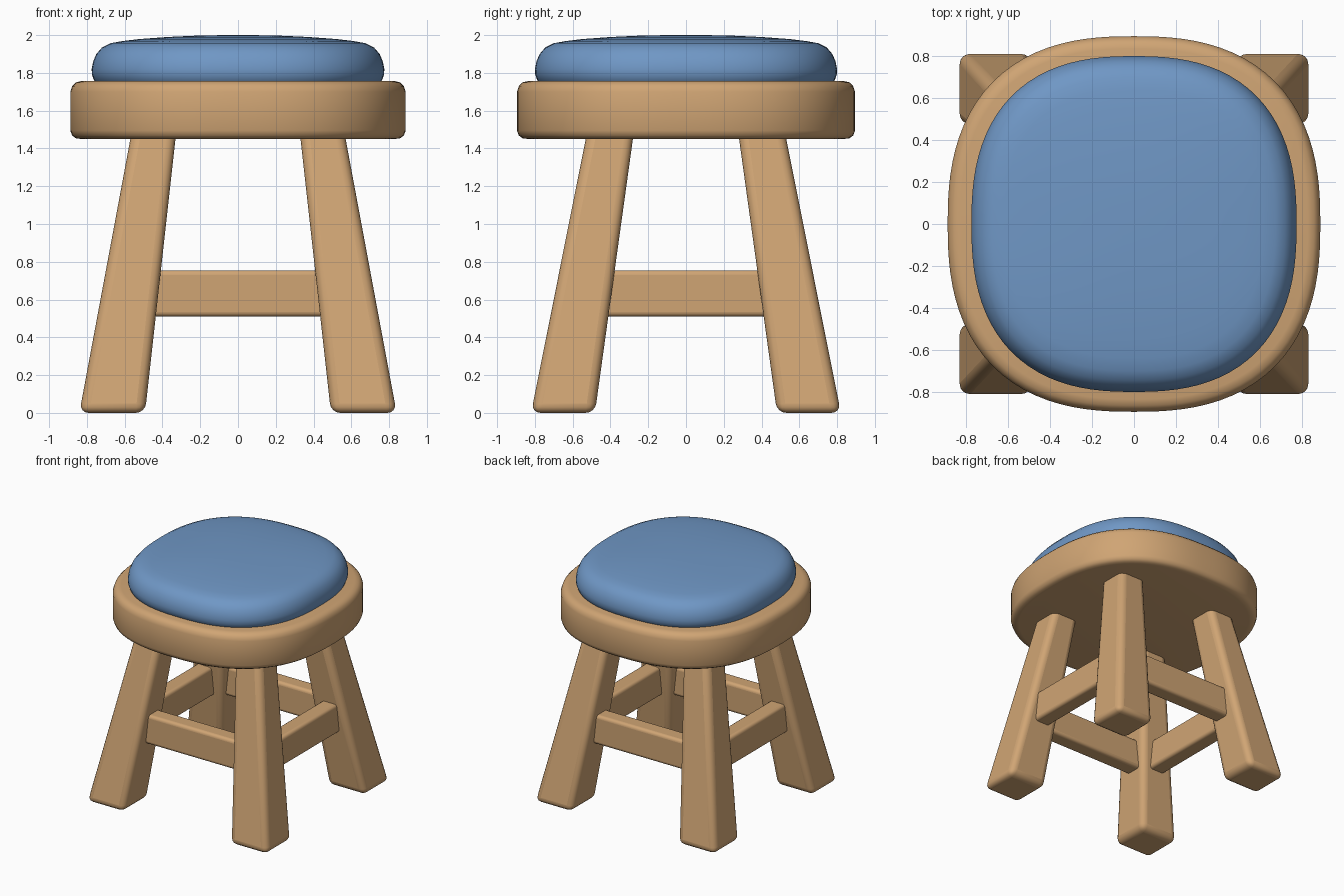
import bpy, bmesh, math

if "Cube" in bpy.data.objects:
    bpy.data.objects.remove(bpy.data.objects["Cube"])


def material(name, rgb):
    m = bpy.data.materials.new(name)
    m.diffuse_color = (*rgb, 1)
    m.use_nodes = True
    m.node_tree.nodes["Principled BSDF"].inputs["Base Color"].default_value = m.diffuse_color
    return m


WOOD = material("warm wood", (0.63, 0.375, 0.175))
BLUE = material("blue fabric", (0.16, 0.31, 0.56))


def finish(bm, name, mat, bevel=0, angle=40):
    bmesh.ops.recalc_face_normals(bm, faces=bm.faces)
    me = bpy.data.meshes.new(name)
    bm.to_mesh(me)
    bm.free()
    me.materials.append(mat)
    ob = bpy.data.objects.new(name, me)
    bpy.context.collection.objects.link(ob)
    if bevel:
        mod = ob.modifiers.new("rounded edges", "BEVEL")
        mod.width = bevel
        mod.segments = 4
    bpy.ops.object.select_all(action="DESELECT")
    ob.select_set(True)
    bpy.context.view_layer.objects.active = ob
    bpy.ops.object.shade_smooth_by_angle(angle=math.radians(angle))
    return ob


def squircle_loft(name, mat, ax, ay, profile, power=2.5, n=96):
    """Stack rounded-square rings; profile = (inset from rim, height)."""
    bm = bmesh.new()
    rings = []
    for inset, z in profile:
        ring = []
        for i in range(n):
            t = 2 * math.pi * i / n
            c, s = math.cos(t), math.sin(t)
            r = (abs(c) ** power + abs(s) ** power) ** (-1 / power)
            ring.append(bm.verts.new(((ax - inset) * r * c, (ay - inset) * r * s, z)))
        rings.append(ring)
    for a, b in zip(rings, rings[1:]):
        for i in range(n):
            j = (i + 1) % n
            bm.faces.new((a[i], a[j], b[j], b[i]))
    bm.faces.new(rings[0])
    bm.faces.new(rings[-1])
    return finish(bm, name, mat)


def block(name, lower, upper, bevel):
    """Tapered box between two rectangles (x0, x1, y0, y1, z)."""
    bm = bmesh.new()
    rings = []
    for x0, x1, y0, y1, z in (lower, upper):
        rings.append([bm.verts.new(p) for p in
                      ((x0, y0, z), (x1, y0, z), (x1, y1, z), (x0, y1, z))])
    a, b = rings
    for i in range(4):
        j = (i + 1) % 4
        bm.faces.new((a[i], a[j], b[j], b[i]))
    bm.faces.new(a)
    bm.faces.new(b)
    return finish(bm, name, WOOD, bevel)


# Wooden seat with a rounded rim
squircle_loft("seat", WOOD, 0.888, 0.895, [
    (0.06, 1.45), (0.03, 1.454), (0.01, 1.468), (0, 1.495),
    (0, 1.70), (0.01, 1.73), (0.03, 1.75), (0.06, 1.757)])

# Padded cushion with a gently domed top
squircle_loft("cushion", BLUE, 0.775, 0.80, [
    (0.03, 1.74), (0.012, 1.762), (0.002, 1.79), (0, 1.82), (0.008, 1.86),
    (0.025, 1.90), (0.055, 1.935), (0.10, 1.957), (0.16, 1.968),
    (0.25, 1.979), (0.40, 1.990), (0.55, 1.997), (0.70, 2.0)])

# Four splayed, tapering legs
for sy, depth in ((-1, "front"), (1, "back")):
    for sx, side in ((-1, "left"), (1, "right")):
        foot = (sx * 0.492, sx * 0.84, sy * 0.482, sy * 0.82, 0.0)
        head = (sx * 0.322, sx * 0.555, sy * 0.27, sy * 0.515, 1.53)
        block(f"{depth}_{side}_leg", foot, head, 0.05)

# Stretcher rails between neighbouring legs
for s, depth, side in ((-1, "front", "left"), (1, "back", "right")):
    y0, y1 = s * 0.46, s * 0.60
    block(f"{depth}_rail", (-0.5, 0.5, y0, y1, 0.51), (-0.5, 0.5, y0, y1, 0.755), 0.025)
    x0, x1 = s * 0.51, s * 0.65
    block(f"{side}_rail", (x0, x1, -0.48, 0.48, 0.51), (x0, x1, -0.48, 0.48, 0.755), 0.025)
